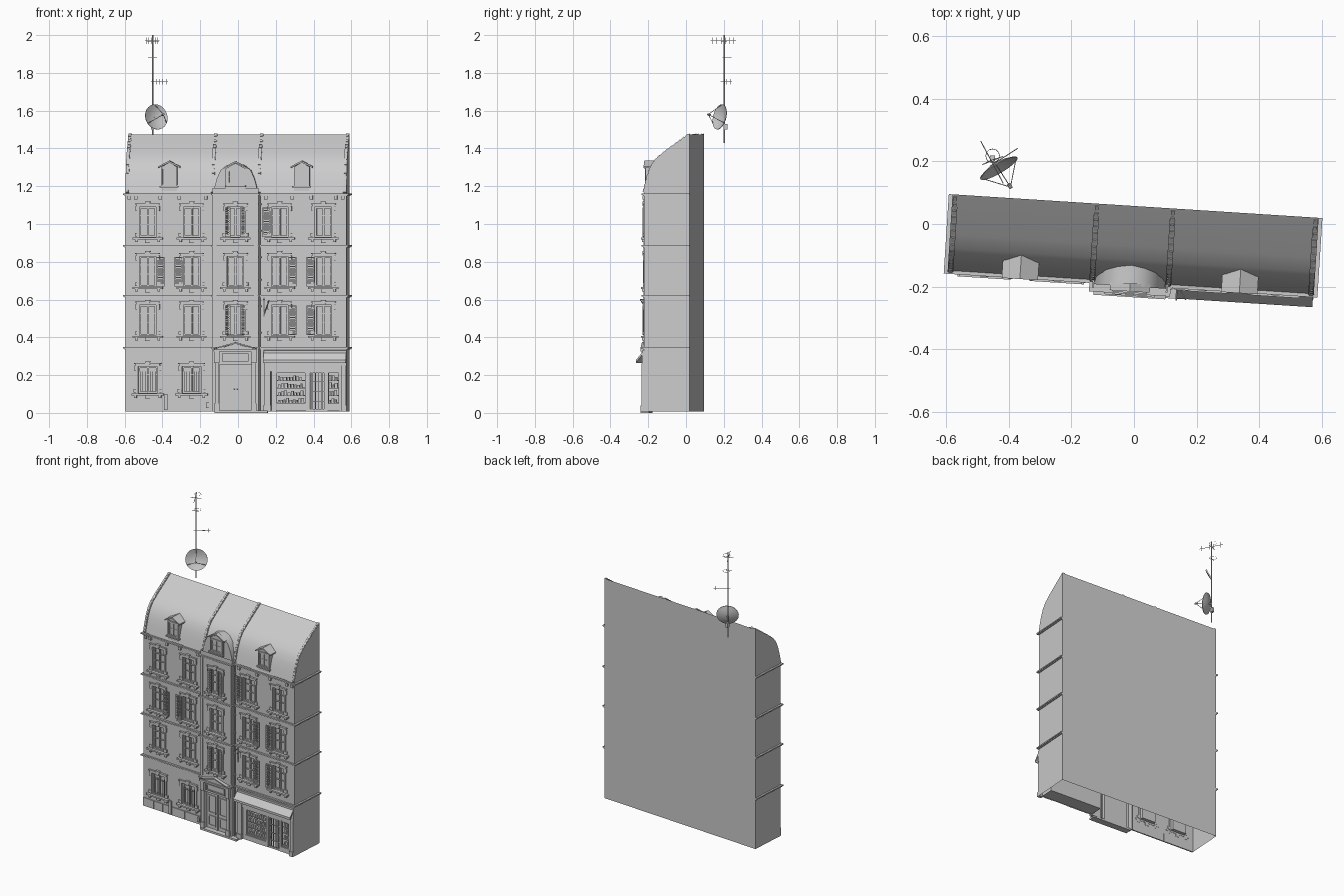
import bpy, bmesh, math, random
from mathutils import Vector, Matrix

if "Cube" in bpy.data.objects:
    bpy.data.objects.remove(bpy.data.objects["Cube"])
random.seed(4)
ANG = -0.064                      # whole house is turned slightly
L, R, BACK = -0.585, 0.588, 0.0575
WALL, BAY, BW = -0.185, -0.212, 0.118
ROOF = [(-.186, 1.165), (-.174, 1.215), (-.16, 1.265), (-.141, 1.31), (-.115, 1.345), (-.07, 1.382), (BACK, 1.475)]
COLS = [-.467, -.234, 0, .233, .465]
ROWS = [.41, .668, .93]

def finish(bm, name, turned=True, smooth=False):
    me = bpy.data.meshes.new(name)
    bm.to_mesh(me); bm.free()
    ob = bpy.data.objects.new(name, me)
    bpy.context.collection.objects.link(ob)
    if turned: ob.rotation_euler.z = ANG
    if smooth:
        bpy.context.view_layer.objects.active = ob
        ob.select_set(True)
        bpy.ops.object.shade_smooth_by_angle(angle=math.radians(35))
        ob.select_set(False)

def box(bm, u0, u1, v0, v1, z0, z1, m=Matrix()):
    t = Matrix.Translation(((u0+u1)/2, (v0+v1)/2, (z0+z1)/2)) @ Matrix.Diagonal((u1-u0, v1-v0, z1-z0, 1))
    bmesh.ops.create_cube(bm, size=1, matrix=m @ t)

def prism(bm, pts, axis, a, b):
    # polygon (v,z) extruded along u, or (u,z) extruded along v
    f = (lambda p, t: (t, p[0], p[1])) if axis == 'u' else (lambda p, t: (p[0], t, p[1]))
    A = [bm.verts.new(f(p, a)) for p in pts]
    B = [bm.verts.new(f(p, b)) for p in pts]
    n = len(pts)
    fs = [bm.faces.new(A), bm.faces.new(B[::-1])]
    fs += [bm.faces.new((A[i], B[i], B[(i+1) % n], A[(i+1) % n])) for i in range(n)]
    bmesh.ops.recalc_face_normals(bm, faces=fs)
    return fs

def rod(bm, p, q, r=.0015, n=6):
    p, q = Vector(p), Vector(q)
    d = q - p
    m = Matrix.Translation((p+q)/2) @ d.to_track_quat('Z', 'Y').to_matrix().to_4x4()
    bmesh.ops.create_cone(bm, cap_ends=True, segments=n, radius1=r, radius2=r, depth=d.length, matrix=m)

def border(bm, u0, u1, v0, v1, z0, z1, w):
    box(bm, u0, u0+w, v0, v1, z0, z1); box(bm, u1-w, u1, v0, v1, z0, z1)
    box(bm, u0+w, u1-w, v0, v1, z0, z0+w); box(bm, u0+w, u1-w, v0, v1, z1-w, z1)

def wall(name, u0, u1, z0, z1, v, holes, depth=.022):
    # facade sheet with rectangular openings and their reveals
    bm = bmesh.new()
    us = sorted({u0, u1, *[h[0] for h in holes], *[h[1] for h in holes]})
    zs = sorted({z0, z1, *[h[2] for h in holes], *[h[3] for h in holes]})
    quad = lambda *c: bm.faces.new([bm.verts.new(p) for p in c])
    for a, b in zip(us, us[1:]):
        for c, d in zip(zs, zs[1:]):
            mu, mz = (a+b)/2, (c+d)/2
            if not any(h[0] < mu < h[1] and h[2] < mz < h[3] for h in holes):
                quad((a, v, c), (b, v, c), (b, v, d), (a, v, d))
    for a, b, c, d in holes:
        loop = [(a, c), (a, d), (b, d), (b, c)]
        for (p, q), (r, s) in zip(loop, loop[1:]+loop[:1]):
            quad((p, v, q), (p, v+depth, q), (r, v+depth, s), (r, v, s))
    bmesh.ops.remove_doubles(bm, verts=bm.verts, dist=1e-5)
    finish(bm, name)

# side and back walls, open underneath
bm = bmesh.new()
fs = prism(bm, [(WALL, .008)] + [(WALL, 1.165)] + ROOF[1:] + [(BACK, .008)], 'u', L, R)
bm.normal_update()
bmesh.ops.delete(bm, geom=[f for f in fs if abs(f.normal.x) < .5 and f.normal.y < .9], context='FACES_ONLY')
finish(bm, "side_and_back_walls")

# front walls
HW, HH = .044, .16
opening = lambda c: [(c-HW, c+HW, z, z+HH) for z in ROWS]
ground = [(c-.05, c+.05, .105, .245) for c in COLS[:2]]
SHOP = (.185, .562, .012, .25)
wall("left_front_wall", L, -BW, .008, 1.165, WALL, opening(COLS[0]) + opening(COLS[1]) + ground)
wall("right_front_wall", BW, R, .008, 1.165, WALL, opening(COLS[3]) + opening(COLS[4]) + [SHOP], .09)
wall("centre_bay_wall", -BW, BW, .008, 1.19, BAY, opening(0) + [(-.085, .085, .012, .255)])
bm = bmesh.new()
for s in (-1, 1):
    box(bm, s*BW-.003, s*BW+.003, BAY+.0005, WALL+.01, .008, 1.19)
    box(bm, s*.109-.009, s*.109+.009, BAY-.005, BAY+.002, .36, 1.15)
finish(bm, "bay_side_strips")

# windows: frame, panes and carved surround
frames, glass, trim, shut = (bmesh.new() for _ in range(4))
def window(u, v, z, hw, h, bars=(.42, .72)):
    border(frames, u-hw, u+hw, v+.009, v+.018, z, z+h, .008)
    box(frames, u-.005, u+.005, v+.007, v+.018, z+.008, z+h-.008)
    for t in bars:
        box(frames, u-hw, u+hw, v+.011, v+.018, z+h*t-.0025, z+h*t+.0025)
    box(glass, u-hw, u+hw, v+.018, v+.022, z, z+h)

def surround(u, v, z, hw, h):
    for s in (-1, 1):
        a = lambda p, q, *r: box(trim, min(u+s*p, u+s*q), max(u+s*p, u+s*q), *r)
        a(hw, hw+.013, v-.006, v+.002, z, z+h)
        a(hw, hw+.024, v-.008, v+.002, z+.004, z+.022)       # foot block
        a(hw, hw+.02, v-.008, v+.002, z+h-.022, z+h+.006)    # ear
        a(hw+.008, hw+.022, v-.014, v+.002, z-.026, z-.012)  # sill bracket
    box(trim, u-hw-.014, u+hw+.014, v-.008, v+.002, z+h, z+h+.014)
    box(trim, u-hw-.022, u+hw+.022, v-.012, v+.002, z+h+.014, z+h+.019)
    prism(trim, [(u-.009, z+h), (u+.009, z+h), (u+.014, z+h+.028), (u-.014, z+h+.028)], 'v', v-.014, v+.002)
    box(trim, u-hw-.036, u+hw+.036, v-.018, v+.002, z-.012, z-.002)
    box(trim, u-.013, u+.013, v-.008, v+.002, z-.03, z-.012)

def shutter(u0, u1, v, z, h):
    border(shut, u0, u1, v-.016, v-.009, z, z+h, .006)
    for i in range(12):
        zz = z+.008+i*(h-.016)/12
        box(shut, u0+.005, u1-.005, v-.014, v-.010, zz, zz+.007)

for i, c in enumerate(COLS):
    v = BAY if i == 2 else WALL
    for z in ROWS:
        window(c, v, z, HW, HH)
        surround(c, v, z, HW, HH)
for c in COLS[:2]:
    window(c, WALL, .105, .05, .14, (.7,))
    surround(c, WALL, .105, .05, .14)
    for k in range(-3, 4):
        rod(frames, (c+k*.013, WALL+.003, .107), (c+k*.013, WALL+.003, .22), .0018)
for c, r, s in ((0, 1, 1), (1, 1, -1), (3, 2, -1), (3, 1, 1), (4, 0, -1), (3, 0, 1), (4, 1, -1)):
    a, b = sorted((COLS[c]+s*.046, COLS[c]+s*.09))
    shutter(a, b, WALL, ROWS[r]+.002, HH-.004)
for r in (0, 2):
    for s in (-1, 1):
        a, b = sorted((s*.026, s*.054))
        shutter(a, b, BAY, ROWS[r]+.002, HH-.004)
finish(frames, "window_frames"); finish(glass, "window_panes")
finish(trim, "window_surrounds"); finish(shut, "shutters")

# string courses wrapped round three sides
bm = bmesh.new()
def band(z, h, p):
    box(bm, L-p, R+p, WALL-p, WALL+.002, z, z+h)
    for u in (L, R):
        box(bm, u-p if u < 0 else u-.001, u+.001 if u < 0 else u+p, WALL, BACK, z, z+h)
    box(bm, -BW-p, BW+p, BAY-p, WALL, z, z+h)
for z in (.34, .616, .88, 1.152):
    band(z-.004, .005, .006)
    band(z+.001, .008, .012)
for u in [L+.02, -.53, -.40, -.30, -.16, .16, .30, .40, .53, R-.02]:   # cornice brackets
    box(bm, u-.009, u+.009, WALL-.01, WALL+.002, 1.13, 1.15)
finish(bm, "string_courses")

# curved slate roof
bm = bmesh.new()
prism(bm, ROOF + [(BACK, 1.467)] + [(v+.006, z-.006) for v, z in ROOF[-2::-1]], 'u', L, R)
finish(bm, "roof", smooth=True)

# tiled ribs running up the roof
bm = bmesh.new()
for u in (L+.009, -.122, .122, R-.009):
    prism(bm, [(v-.004, z+.004) for v, z in ROOF[:-1]] + [(BACK, 1.479), (BACK, 1.46)] + [(v+.006, z-.006) for v, z in ROOF[-2::-1]], 'u', u-.009, u+.009)
    for (v0, z0), (v1, z1) in zip(ROOF, ROOF[1:]):
        ln, an = math.hypot(v1-v0, z1-z0), math.atan2(z1-z0, v1-v0)
        n = max(1, round(ln/.026))
        for k in range(n):
            t = (k+.5)/n
            m = Matrix.Translation((u, v0+t*(v1-v0), z0+t*(z1-z0))) @ Matrix.Rotation(an+.08, 4, 'X')
            box(bm, -.006, .006, -.01, .008, 0, .008, m)
finish(bm, "roof_ribs")

# two gabled dormers and the broad curved one
body, caps, fr = bmesh.new(), bmesh.new(), bmesh.new()
def dormer_front(u, v, z, hw, h):
    border(fr, u-hw, u+hw, v-.006, v+.004, z, z+h, .008)
    border(fr, u-hw+.008, u+hw-.008, v-.002, v+.004, z+.008, z+h-.008, .006)
    box(fr, u-.004, u+.004, v-.003, v+.003, z+.01, z+h-.01)
    box(fr, u-hw, u+hw, v-.002, v+.003, z+h*.5, z+h*.5+.004)
    box(fr, u-hw-.008, u+hw+.008, v-.012, v+.004, z-.008, z)
for u in (-.353, .35):
    box(body, u-.042, u+.042, WALL, -.09, 1.175, 1.303)
    prism(caps, [(u-.058, 1.297), (u, 1.325), (u+.058, 1.297), (u+.058, 1.305), (u, 1.335), (u-.058, 1.305)], 'v', WALL-.014, -.09)
    prism(body, [(u-.042, 1.302), (u+.042, 1.302), (u, 1.326)], 'v', WALL, -.1)
    dormer_front(u, WALL, 1.2, .042, .1)
bell = [(.115, 1.168), (.111, 1.2), (.1, 1.24), (.08, 1.285), (.045, 1.312), (0, 1.322)]
prism(caps, bell + [(-a, z) for a, z in bell[-2::-1]], 'v', -.2, -.09)
box(body, -.052, .052, -.208, -.19, 1.19, 1.295)
prism(caps, [(-.064, 1.292), (0, 1.324), (.064, 1.292), (.064, 1.299), (0, 1.334), (-.064, 1.299)], 'v', -.216, -.19)
prism(body, [(-.052, 1.294), (.052, 1.294), (0, 1.322)], 'v', -.208, -.19)
dormer_front(0, -.208, 1.205, .047, .087)
finish(body, "dormer_bodies"); finish(caps, "dormer_roofs", smooth=True); finish(fr, "dormer_frames")

# entrance: double door, name-free panel, pediment and step
bm = bmesh.new()
box(bm, -.085, .085, BAY+.016, BAY+.024, .012, .255)
for s in (-1, 1):
    for z0, z1 in ((.03, .1), (.115, .235)):
        a, b = sorted((s*.012, s*.072))
        border(bm, a, b, BAY+.011, BAY+.017, z0, z1, .008)
    rod(bm, (s*.008, BAY+.016, .125), (s*.008, BAY+.004, .125), .004, 8)
box(bm, -.004, .004, BAY+.01, BAY+.017, .012, .255)
finish(bm, "double_door")
bm = bmesh.new()
for s in (-1, 1):
    box(bm, s*.098-.011, s*.098+.011, BAY-.01, BAY+.002, .012, .325)
    box(bm, s*.098-.014, s*.098+.014, BAY-.015, BAY+.002, .012, .05)
    box(bm, s*.098-.014, s*.098+.014, BAY-.018, BAY+.002, .265, .325)
border(bm, -.07, .07, BAY-.01, BAY+.002, .272, .315, .007)
box(bm, -.062, .062, BAY-.005, BAY+.002, .28, .308)
box(bm, -.115, .115, BAY-.022, BAY+.002, .325, .336)
prism(bm, [(-.105, .336), (.105, .336), (0, .366)], 'v', BAY-.012, BAY)
prism(bm, [(-.115, .336), (0, .366), (.115, .336), (.115, .342), (0, .374), (-.115, .342)], 'v', BAY-.022, BAY)
box(bm, -.11, .17, BAY-.018, WALL, 0, .013)
finish(bm, "entrance_portal")

# shop front
bm = bmesh.new()
V = WALL-.006
for a, b in ((.15, .185), (.562, .586)):
    box(bm, a, b, V-.008, WALL+.002, .008, .262)
    box(bm, a-.003, b+.002, V-.014, WALL+.002, .008, .04)
box(bm, .15, R, V-.006, WALL+.002, .25, .33)
for a, b, z in ((.19, .213, .012), (.374, .387, .012), (.475, .487, .012), (.55, .562, .012)):
    box(bm, a, b, V, V+.015, z, .25)
box(bm, .185, .562, V, V+.015, .218, .25)
for a, b in ((.213, .374), (.487, .55)):
    box(bm, a, b, V-.002, V+.02, .012, .045)
    border(bm, a, b, V+.002, V+.012, .045, .218, .006)
box(bm, .185, .562, WALL+.085, WALL+.09, .012, .25)
finish(bm, "shop_front")
bm = bmesh.new()
prism(bm, [(WALL, .332), (-.229, .279), (-.229, .264), (-.224, .264), (-.222, .274), (WALL, .318)], 'u', .148, R-.002)
finish(bm, "shop_canopy")
bm = bmesh.new()
border(bm, .387, .475, V+.005, V+.014, .012, .218, .008)
for k in range(1, 5):
    box(bm, .387+k*.0176-.002, .387+k*.0176+.002, V+.007, V+.012, .02, .21)
for z in (.06, .11, .165):
    box(bm, .39, .472, V+.007, V+.012, z, z+.004)
finish(bm, "shop_door")
bm = bmesh.new()
for a, b in ((.219, .368), (.49, .547)):
    for z in (.05, .09, .13, .17):
        box(bm, a, b, V+.016, V+.06, z, z+.004)
        u = a+.004
        while u < b-.014:
            w, h = random.uniform(.008, .016), random.uniform(.012, .027)
            box(bm, u, u+w, V+.02, V+.045, z+.004, z+.004+h)
            u += w+.004
finish(bm, "shelves_and_goods")

# downpipe, hanging bracket, plinth and wall boxes
bm = bmesh.new()
rod(bm, (.13, WALL-.01, .01), (.13, WALL-.01, 1.16), .005, 8)
for z in (.42, .56, .7, .82, .96, 1.1):
    rod(bm, (.13, WALL-.01, z), (.13, WALL-.01, z+.008), .008, 8)
finish(bm, "downpipe", smooth=True)
bm = bmesh.new()
rod(bm, (.15, WALL, .6), (.15, WALL-.05, .6), .003)
rod(bm, (.15, WALL, .52), (.18, WALL-.045, .598), .0025)
rod(bm, (.15, WALL-.004, .51), (.15, WALL-.004, .61), .003)
finish(bm, "wall_bracket")
bm = bmesh.new()
for a, b in zip([L, -.50, -.43, -.36, -.26, -.18], [-.502, -.432, -.362, -.262, -.182, -BW]):
    box(bm, a, b, WALL-.006, WALL+.002, .008, .062)
box(bm, -.38, -.362, WALL-.014, WALL, .015, .1)
box(bm, -.158, -.142, WALL-.014, WALL, .025, .055)
finish(bm, "plinth_and_wall_boxes")

# aerial mast with its antennas
MX, MY = -.452, .203
bm = bmesh.new()
rod(bm, (MX, MY, 1.43), (MX, MY, 2), .004, 8)
def yagi(p, q, n, half, axis):
    rod(bm, p, q, .0018)
    for k in range(n):
        c = Vector(p).lerp(Vector(q), (k+.5)/n)
        rod(bm, c-axis*half, c+axis*half, .001, 5)
yagi((-.49, .265, 1.97), (-.418, .13, 1.97), 6, .018, Vector((0, 0, 1)))
yagi((-.46, .185, 1.753), (-.372, .242, 1.753), 5, .014, Vector((0, 0, 1)))
rod(bm, (-.485, .19, 1.965), (-.42, .216, 1.965), .0018)
rod(bm, (-.475, .195, 1.88), (-.44, .21, 1.88), .0018)
for z in (1.88, 1.985):
    ring = [Vector((MX+.022*math.cos(t*math.pi/6), MY+.015+.022*math.sin(t*math.pi/6), z)) for t in range(13)]
    for p, q in zip(ring, ring[1:]): rod(bm, p, q, .001, 4)
box(bm, MX-.008, MX+.008, MY-.004, MY+.016, 1.5, 1.53)
finish(bm, "aerial_mast", turned=False)

# satellite dish: shallow lathed bowl, feed arms and horn
N = Vector((.5, -.85, .22)).normalized()
C = Vector((-.432, .178, 1.567))
M = Matrix.Translation(C) @ N.to_track_quat('Z', 'Y').to_matrix().to_4x4()
bm = bmesh.new()
prof = [(0, -.016), (.025, -.0135), (.045, -.008), (.068, .001), (.068, -.002), (.045, -.011), (.025, -.0165), (0, -.019)]
vs = [bm.verts.new((r, 0, z)) for r, z in prof]
es = [bm.edges.new(e) for e in zip(vs, vs[1:])]
bmesh.ops.spin(bm, geom=vs+es, cent=(0, 0, 0), axis=(0, 0, 1), angle=2*math.pi, steps=28)
bmesh.ops.remove_doubles(bm, verts=bm.verts, dist=1e-5)
bmesh.ops.recalc_face_normals(bm, faces=bm.faces)
bmesh.ops.transform(bm, matrix=M, verts=bm.verts)
finish(bm, "dish", turned=False, smooth=True)
bm = bmesh.new()
tip = Vector((-.395, .118, 1.58))
for a in (-.5, -.5+2/3*math.pi, -.5+4/3*math.pi):
    rod(bm, M @ Vector((.066*math.cos(a), .066*math.sin(a), 0)), tip, .0016)
rod(bm, tip-N*.012, tip+N*.004, .006, 8)
rod(bm, C-N*.016, (MX, MY, 1.56), .005)
finish(bm, "dish_feed", turned=False)
